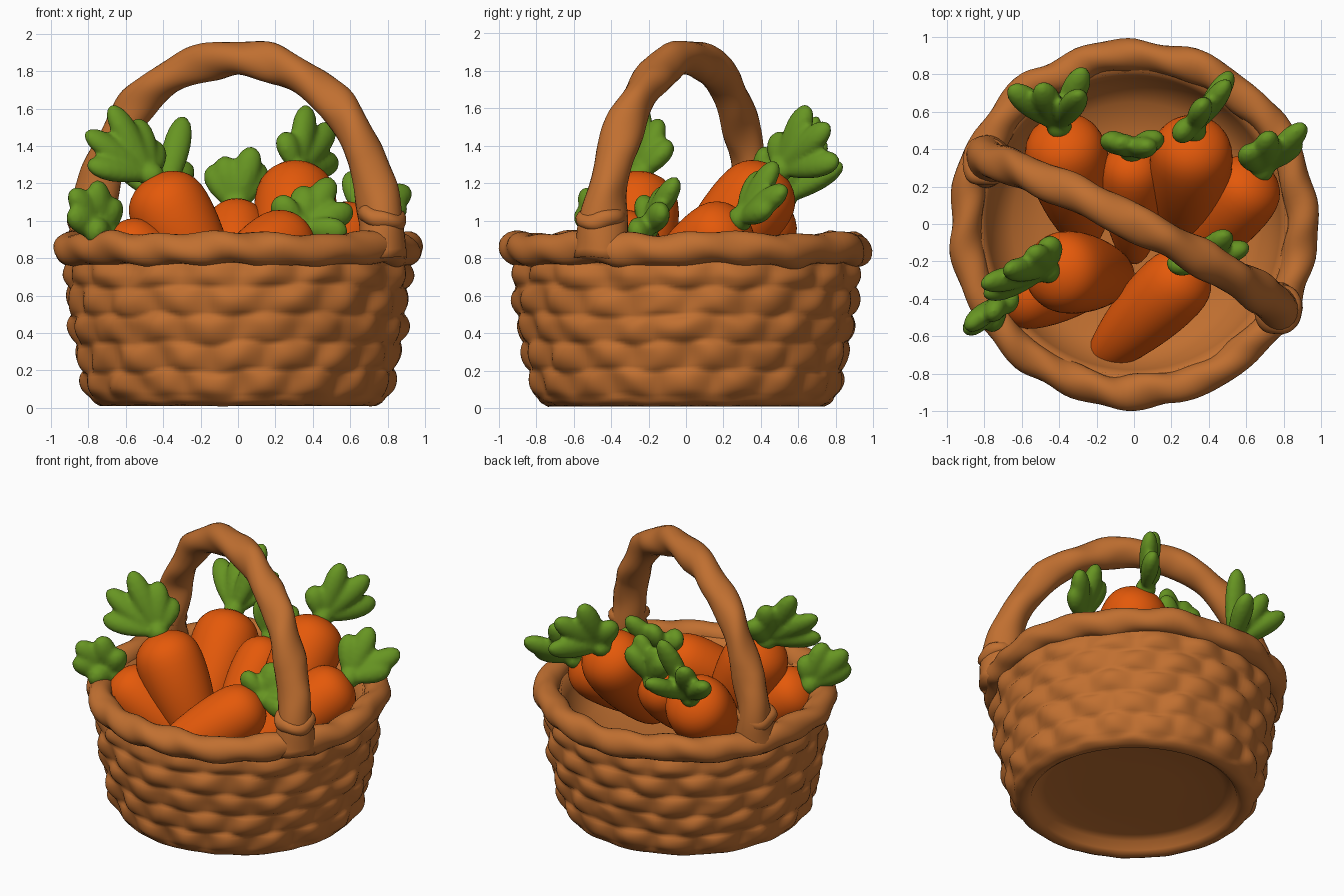
import bpy, bmesh, math
from mathutils import Vector, Matrix, noise

if "Cube" in bpy.data.objects:
    bpy.data.objects.remove(bpy.data.objects["Cube"])


def material(name, rgb):
    m = bpy.data.materials.new(name)
    m.use_nodes = True
    m.diffuse_color = (*rgb, 1)
    m.node_tree.nodes["Principled BSDF"].inputs["Base Color"].default_value = (*rgb, 1)
    return m


WICKER = material("wicker brown", (0.53, 0.16, 0.03))
ORANGE = material("carrot orange", (0.78, 0.1, 0.003))
GREEN = material("leaf green", (0.135, 0.3, 0.016))
TAU = math.tau


def finish(bm, name, mat):
    bmesh.ops.recalc_face_normals(bm, faces=bm.faces)
    for f in bm.faces:
        f.smooth = True
    me = bpy.data.meshes.new(name)
    bm.to_mesh(me)
    bm.free()
    me.materials.append(mat)
    ob = bpy.data.objects.new(name, me)
    bpy.context.collection.objects.link(ob)
    return ob


def skin(bm, rings, closed=False):
    """Bridge rings of points with quads; cap the ends of an open tube."""
    vs = [[bm.verts.new(p) for p in ring] for ring in rings]
    n = len(vs[0])
    for a, b in zip(vs, vs[1:] + vs[:1] if closed else vs[1:]):
        for i in range(n):
            j = (i + 1) % n
            bm.faces.new((a[i], a[j], b[j], b[i]))
    if not closed:
        bm.faces.new(vs[0])
        bm.faces.new(vs[-1])


def rope(name, path, ref, radius, twists, closed=False, sides=24):
    """Twisted two-strand tube; ref(t) is a side vector, radius(t) its thickness."""
    steps = 144
    count = steps if closed else steps + 1
    rings = []
    for k in range(count):
        t = k / steps
        p = path(t)
        tangent = (path(t + 0.002) - path(t - 0.002)).normalized()
        u = ref(t)
        v = tangent.cross(u).normalized()
        ring = []
        for i in range(sides):
            a = TAU * i / sides
            r = radius(t) * (1 + 0.08 * math.cos(2 * (a - TAU * twists * t)))
            q = p + r * (math.cos(a) * u + math.sin(a) * v)
            ring.append(q + 0.014 * noise.noise_vector(q * 5))
        rings.append(ring)
    bm = bmesh.new()
    skin(bm, rings, closed)
    return finish(bm, name, WICKER)


# Woven basket: recessed base, outer wall with staggered bumps, then the inner bowl
def interp(table, x):
    for (x0, y0), (x1, y1) in zip(table, table[1:]):
        if x <= x1:
            return y0 + (y1 - y0) * (x - x0) / (x1 - x0)
    return table[-1][1]


WALL = [(0, 0.74), (0.02, 0.775), (0.06, 0.795), (0.2, 0.83), (0.45, 0.88), (0.7, 0.905), (0.86, 0.89)]
ROW = 0.15
WEAVERS = 18


def wall_point(i, z):
    a = TAU * i / 216
    d = Vector((math.cos(a), math.sin(a), 0))
    lump = noise.noise(d * 5 + Vector((0, 0, z * 6)))
    height = (z - 0.04 + 0.03 * noise.noise(d * 4 + Vector((3, 0, z * 2)))) / ROW
    across = abs(math.sin(math.pi * height)) ** 0.6
    along = 0.5 + 0.5 * math.cos(WEAVERS * a + math.pi * math.floor(height) + 0.8 * lump)
    fade = min(1, z / 0.08)
    r = interp(WALL, z) + fade * (0.036 * across * along ** 0.7 + 0.018 * lump)
    return d * r + Vector((0, 0, z + 0.012 * (1 + noise.noise(d * 5)) * (1 - z)))


def circle(r, z):
    return [(r * math.cos(TAU * i / 216), r * math.sin(TAU * i / 216), z) for i in range(216)]


rings = [circle(r, z) for r, z in ((0.3, 0.1), (0.58, 0.1), (0.645, 0.085), (0.67, 0.03), (0.7, 0.01))]
rings += [[wall_point(i, k * 0.86 / 56) for i in range(216)] for k in range(57)]
rings += [circle(r, z) for r, z in ((0.81, 0.86), (0.78, 0.76), (0.73, 0.66), (0.65, 0.59), (0.5, 0.55), (0.25, 0.53))]
bm = bmesh.new()
skin(bm, rings)
basket = finish(bm, "woven_basket", WICKER)


# Twisted rim around the top
def rim_path(t):
    a = TAU * t
    r = 0.9 + 0.008 * math.cos(11 * a)
    return Vector((r * math.cos(a), r * math.sin(a), 0.848 + 0.008 * math.sin(7 * a)))


rope("basket_rim", rim_path, lambda t: Vector((0, 0, 1)), lambda t: 0.086, 9, closed=True)

# Arched handle running diagonally between two flared feet on the rim
FOOT_A = Vector((-0.79, 0.335, 0.8))
FOOT_B = Vector((0.77, -0.455, 0.8))
side = (FOOT_B - FOOT_A).cross(Vector((0, 0, 1))).normalized()


def handle_path(t):
    a = math.pi * t
    s = math.sin(a)
    p = FOOT_A.lerp(FOOT_B, 0.5 - 0.5 * math.cos(a))
    lift = math.copysign(abs(s) ** 0.86, s)
    return p + Vector((0, 0.07 * s, 1.07 * lift))


rope("handle", handle_path, lambda t: side,
     lambda t: 0.096 + 0.04 * max(0, 1 - 7 * min(t, 1 - t)), 3)


# Wrapped collar where each end of the handle meets the rim
def collar(name, centre, tilt):
    rot = Matrix.Rotation(tilt, 3, side)

    def path(t):
        a = TAU * t
        return centre + rot @ Vector((0.085 * math.cos(a), 0.085 * math.sin(a), 0))

    rope(name, path, lambda t: rot @ Vector((0, 0, 1)), lambda t: 0.05, 2, closed=True, sides=12)


for label, foot, tilt in (("right", FOOT_A, 0.3), ("left", FOOT_B, -0.3)):
    collar(label + "_handle_collar", foot + Vector((0, 0, 0.22)), tilt)

# Carrot body: rounded shoulder tapering to a blunt tip
BODY = [(0, 0.1), (0.015, 0.4), (0.06, 0.72), (0.13, 0.92), (0.23, 1), (0.4, 0.98),
        (0.6, 0.86), (0.8, 0.66), (0.93, 0.44), (0.985, 0.22), (1, 0.05)]


def carrot(name, crown, tip, radius):
    axis = tip - crown
    rot = axis.to_track_quat("Z", "Y")
    rings = []
    for t, r in BODY:
        rings.append([crown + axis * t + rot @ Vector(
            (radius * r * math.cos(TAU * i / 28), radius * r * math.sin(TAU * i / 28), 0))
            for i in range(28)])
    bm = bmesh.new()
    skin(bm, rings)
    body = finish(bm, name + "_body", ORANGE)
    sub = body.modifiers.new("smooth", "SUBSURF")
    sub.levels = sub.render_levels = 1


# Leaf bunch: flattened teardrop lobes fanning from the crown, fused together
def leaves(name, base, tips):
    normal = (tips[0] - base).cross(tips[-1] - base).normalized()
    bm = bmesh.new()
    for tip in tips:
        d = tip - base
        length = d.length
        d.normalize()
        across = normal.cross(d).normalized()
        thick = d.cross(across)
        made = bmesh.ops.create_uvsphere(bm, u_segments=16, v_segments=12, radius=1)
        for v in made["verts"]:
            x, y, z = v.co
            w = 0.75 + 0.25 * z
            v.co = (base + d * length * (0.48 + 0.54 * z)
                    + across * (0.095 * w * x) + thick * (0.075 * w * y))
    bmesh.ops.create_uvsphere(bm, u_segments=12, v_segments=8, radius=0.07,
                              matrix=Matrix.Translation(base))
    ob = finish(bm, name + "_leaves", GREEN)
    fuse = ob.modifiers.new("fuse", "REMESH")
    fuse.mode = "VOXEL"
    fuse.voxel_size = 0.016
    fuse.use_smooth_shade = True
    soft = ob.modifiers.new("soften", "SMOOTH")
    soft.iterations = 3


# name, crown, root tip, radius, leaf tips
CARROTS = [
    ("back_right", (-.4, .52, 1.11), (-.25, -.1, .5), .225,
     [(-.66, .73, 1.34), (-.5, .74, 1.42), (-.29, .7, 1.55), (-.27, .83, 1.3)]),
    ("back_middle", (-.01, .39, 1.07), (0, -.2, .5), .175,
     [(-.15, .46, 1.29), (-.08, .44, 1.34), (.08, .42, 1.39), (.13, .47, 1.3)]),
    ("back_left", (.32, .5, 1.27), (.27, -.1, .55), .225,
     [(.24, .5, 1.47), (.37, .65, 1.61), (.5, .76, 1.51), (.52, .81, 1.32)]),
    ("left", (.68, .29, 1.01), (.25, -.25, .55), .205,
     [(.6, .4, 1.26), (.72, .48, 1.31), (.91, .53, 1.17), (.89, .45, 1.08)]),
    ("front_right", (-.46, -.25, 1.24), (-.05, -.28, .45), .225,
     [(-.8, -.38, 1.3), (-.81, -.32, 1.47), (-.68, -.24, 1.61), (-.54, -.14, 1.54), (-.45, -.08, 1.42)]),
    ("front_middle", (.34, -.21, .96), (-.22, -.76, .52), .2,
     [(.2, -.22, 1.12), (.35, -.1, 1.18), (.5, -.05, 1.22), (.61, -.12, 1.06), (.58, -.27, .94)]),
    ("right", (-.7, -.4, .93), (-.1, -.3, .5), .19,
     [(-.66, -.42, 1.12), (-.76, -.48, 1.21), (-.89, -.55, 1.16), (-.9, -.58, 1.04), (-.78, -.57, .95)]),
]
for name, crown, root, radius, tips in CARROTS:
    crown = Vector(crown)
    carrot(name + "_carrot", crown, Vector(root), radius)
    leaves(name + "_carrot", crown, [Vector(p) for p in tips])
